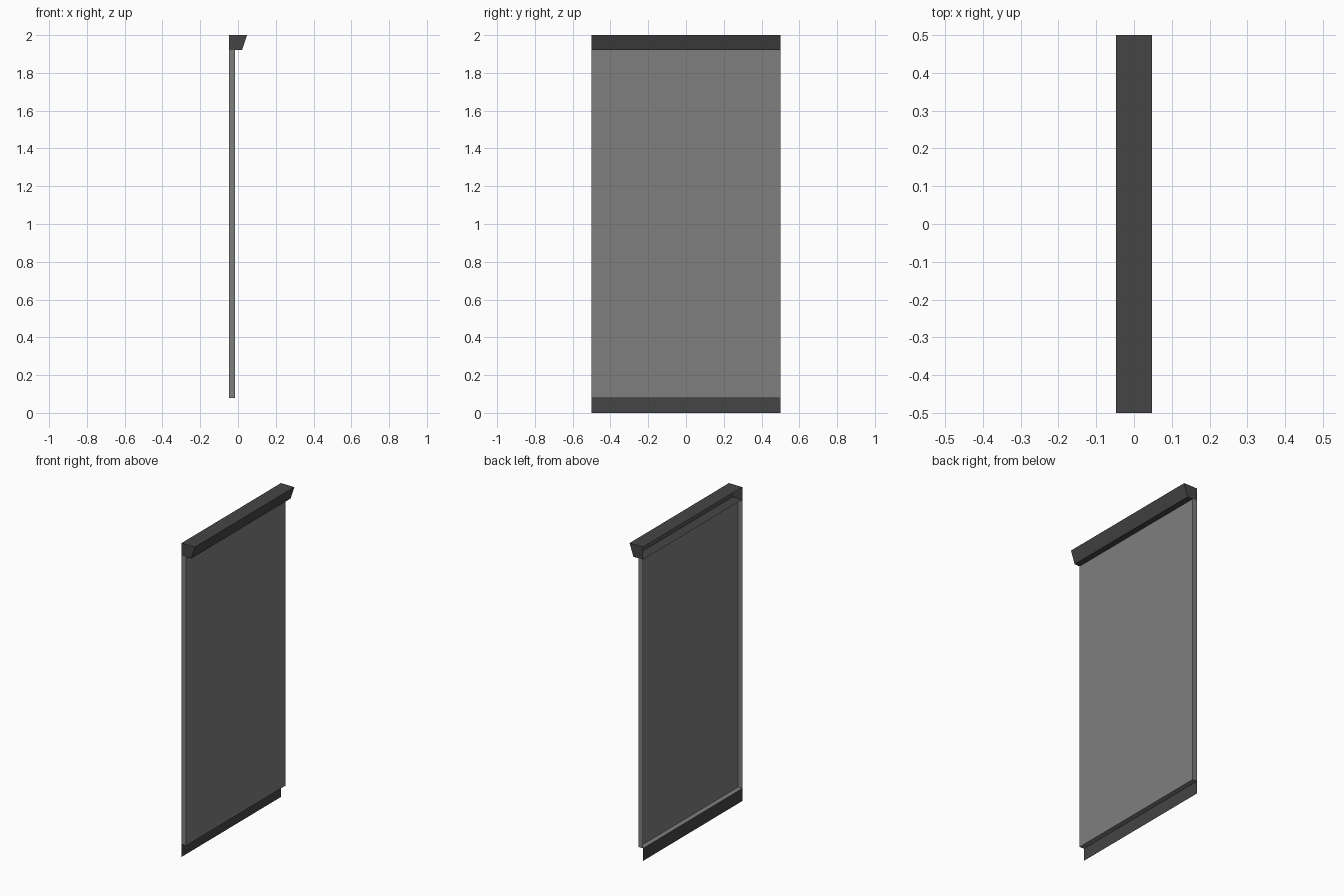
import bpy
import bmesh

if "Cube" in bpy.data.objects:
    bpy.data.objects.remove(bpy.data.objects["Cube"])

BACK, FRONT = -0.0475, 0.0475   # wall plane and header lip
FACE = -0.016                   # front plane of the panel
HALF = 0.5                      # half width along y
LOW, HIGH = 0.08, 1.92          # panel bottom and top


def material(name, value):
    m = bpy.data.materials.new(name)
    m.diffuse_color = (value, value, value, 1)
    m.use_nodes = True
    m.node_tree.nodes["Principled BSDF"].inputs["Base Color"].default_value = m.diffuse_color
    return m


def folded_sheet(name, profile, walls, mat, caps=True):
    """Extrude chosen edges of an (x, z) profile along y, with end caps."""
    bm = bmesh.new()
    near = [bm.verts.new((x, -HALF, z)) for x, z in profile]
    far = [bm.verts.new((x, HALF, z)) for x, z in profile]
    for i in range(walls):
        bm.faces.new((near[i], near[i + 1], far[i + 1], far[i]))
    if caps:
        bm.faces.new(near[::-1])
        bm.faces.new(far)
    mesh = bpy.data.meshes.new(name)
    bm.to_mesh(mesh)
    bm.free()
    mesh.materials.append(mat)
    obj = bpy.data.objects.new(name, mesh)
    bpy.context.collection.objects.link(obj)
    return obj


grey = material("mid grey", 0.21)
dark = material("dark grey", 0.059)

# Sloped header, open at the back
folded_sheet("header",
             [(BACK, 2), (FRONT, 2), (0.021, HIGH), (BACK, HIGH)], 3, dark)

# Shallow panel with side and bottom returns, open at the back
folded_sheet("panel",
             [(FACE, HIGH), (FACE, LOW), (BACK, LOW), (BACK, HIGH)], 2, grey)

# Flat recessed kick plate
folded_sheet("kick_plate", [(BACK, LOW), (BACK, 0)], 1, dark, caps=False)
